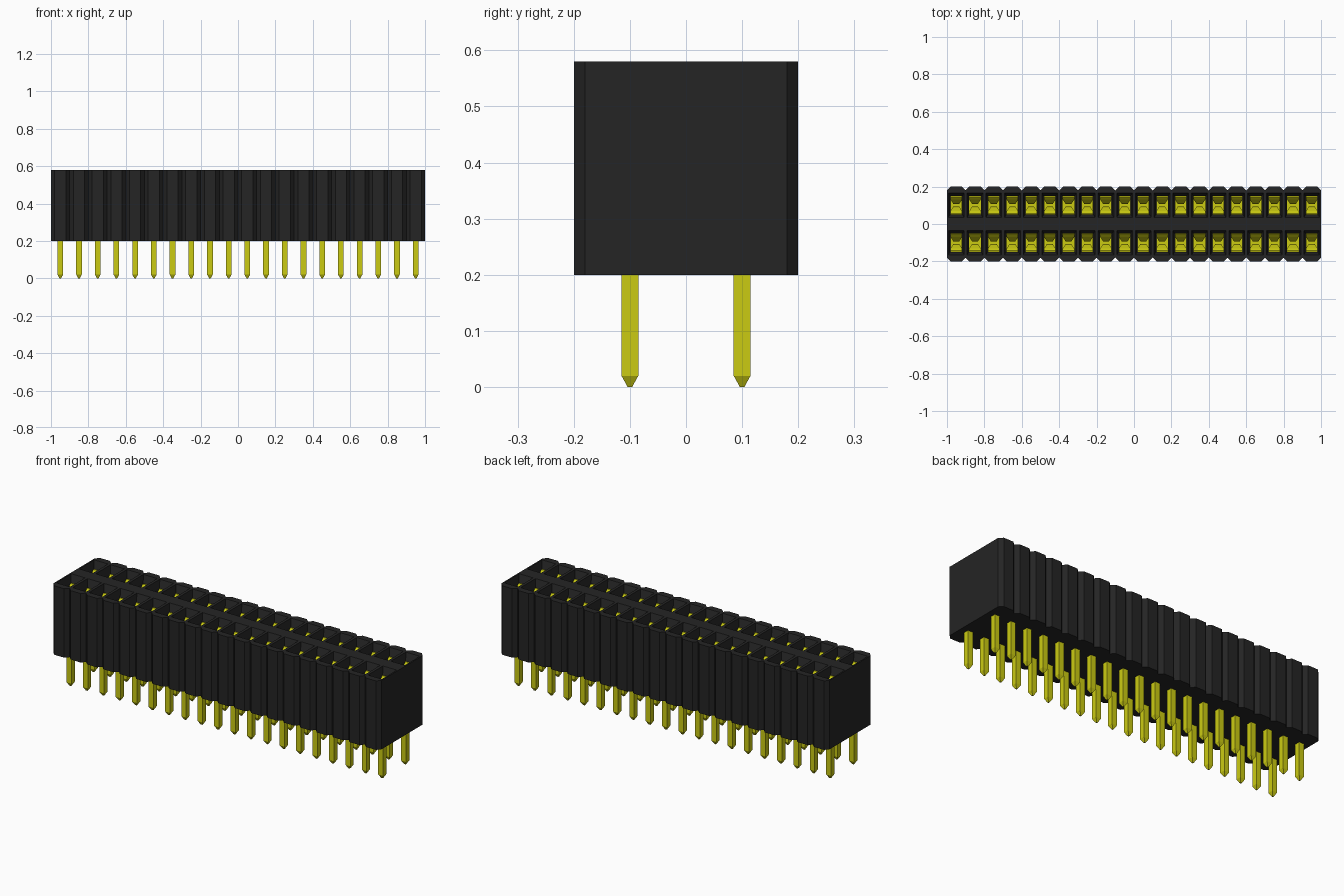
import bpy
import bmesh

COLUMNS, PITCH = 20, 0.1
ROW_Y = 0.1                      # distance of each pin row from the centre
BOTTOM, TOP = 0.2, 0.58          # plastic body heights
VALLEY, RIDGE = 0.18, 0.2        # half depth at grooves and at flats
FLAT = 0.03                      # half width of each flat rib
COLUMN_X = [(i - (COLUMNS - 1) / 2) * PITCH for i in range(COLUMNS)]

if "Cube" in bpy.data.objects:
    bpy.data.objects.remove(bpy.data.objects["Cube"], do_unlink=True)


def make_material(name, colour):
    mat = bpy.data.materials.new(name)
    mat.use_nodes = True
    mat.diffuse_color = colour
    mat.node_tree.nodes["Principled BSDF"].inputs["Base Color"].default_value = colour
    return mat


black = make_material("black plastic", (0.018, 0.018, 0.018, 1))
gold = make_material("yellow metal", (0.6, 0.6, 0.006, 1))


def rect(x, y, z, half_x, half_y):
    return [(x + sx * half_x, y + sy * half_y, z)
            for sx, sy in ((-1, -1), (1, -1), (1, 1), (-1, 1))]


def loft(bm, rings, cap_start=True, cap_end=True):
    """Join successive rings of points with quads."""
    loops = [[bm.verts.new(p) for p in ring] for ring in rings]
    for a, b in zip(loops, loops[1:]):
        for i in range(len(a)):
            j = (i + 1) % len(a)
            bm.faces.new((a[i], a[j], b[j], b[i]))
    if cap_start:
        bm.faces.new(loops[0][::-1])
    if cap_end:
        bm.faces.new(loops[-1])


def finish(bm, name, mat):
    bmesh.ops.remove_doubles(bm, verts=bm.verts, dist=0.0001)
    bmesh.ops.recalc_face_normals(bm, faces=bm.faces)
    mesh = bpy.data.meshes.new(name)
    bm.to_mesh(mesh)
    bm.free()
    mesh.materials.append(mat)
    obj = bpy.data.objects.new(name, mesh)
    bpy.context.collection.objects.link(obj)
    return obj


# Ribbed housing: outer wall and underside
bm = bmesh.new()
front = [(-1, -VALLEY)]
for x in COLUMN_X:
    front += [(x - FLAT, -RIDGE), (x + FLAT, -RIDGE), (x + PITCH / 2, -VALLEY)]
outline = front + [(1, 0)] + [(-x, -y) for x, y in front] + [(-1, 0)]
loft(bm, [[(x, y, z) for x, y in outline] for z in (BOTTOM, TOP)], cap_end=False)

# Housing top: a funnel and a deep socket in every cell
for x in COLUMN_X:
    for side in (-1, 1):
        y = side * ROW_Y
        loft(bm, [rect(x, side * VALLEY / 2, TOP, PITCH / 2, VALLEY / 2),
                  rect(x, y, TOP, 0.042, 0.065),
                  rect(x, y, TOP - 0.04, 0.033, 0.05),
                  rect(x, y, BOTTOM + 0.05, 0.033, 0.05)], cap_start=False)
        bm.faces.new([bm.verts.new((x + dx, side * dy, TOP)) for dx, dy in
                      ((-PITCH / 2, VALLEY), (-FLAT, RIDGE),
                       (FLAT, RIDGE), (PITCH / 2, VALLEY))])
finish(bm, "housing", black)

# Spring leaf path: offset from the socket centre, height, half width
LEAF = [(0.040, 0.26, 0.031), (0.036, 0.32, 0.022), (0.010, 0.46, 0.016),
        (0.014, 0.49, 0.018), (0.034, 0.525, 0.031), (0.046, 0.538, 0.031)]

for label, side in (("front", -1), ("back", 1)):
    y = side * ROW_Y

    # Square pins with tapered tips
    bm = bmesh.new()
    for x in COLUMN_X:
        loft(bm, [rect(x, y, 0, 0.004, 0.004), rect(x, y, 0.02, 0.015, 0.015),
                  rect(x, y, BOTTOM + 0.04, 0.015, 0.015)])
    finish(bm, label + "_pins", gold)

    # Contacts: a base plate and two spring leaves in every socket
    bm = bmesh.new()
    for x in COLUMN_X:
        loft(bm, [rect(x, y, z, 0.031, 0.045) for z in (0.252, 0.262)])
        for s in (-1, 1):
            loft(bm, [rect(x, y + s * off, z, half, 0.003) for off, z, half in LEAF])
    finish(bm, label + "_contacts", gold)
